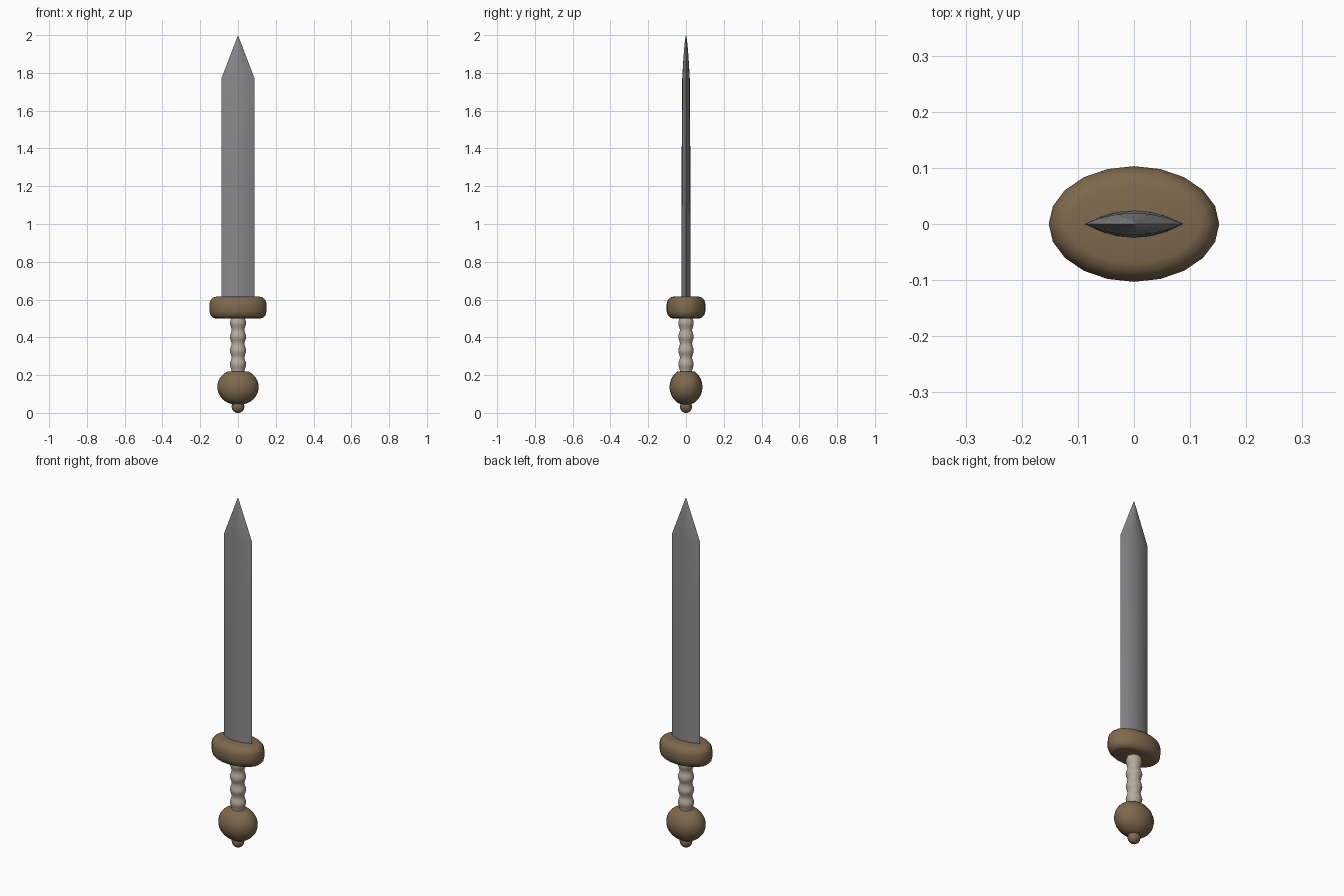
import bpy, bmesh, math

if "Cube" in bpy.data.objects:
    bpy.data.objects.remove(bpy.data.objects["Cube"])


def material(name, rgb):
    m = bpy.data.materials.new(name)
    m.diffuse_color = (*rgb, 1)
    m.use_nodes = True
    m.node_tree.nodes["Principled BSDF"].inputs["Base Color"].default_value = m.diffuse_color
    return m


STEEL = material("steel", (0.25, 0.25, 0.26))
WOOD = material("brown wood", (0.21, 0.14, 0.075))
BONE = material("pale bone", (0.46, 0.41, 0.32))


def loft(name, rings, mat, angle):
    """Skin a stack of equal rings; a ring of one point closes as a tip."""
    bm = bmesh.new()
    rows = [[bm.verts.new(p) for p in ring] for ring in rings]
    for a, b in zip(rows, rows[1:]):
        n = max(len(a), len(b))
        for i in range(n):
            j = (i + 1) % n
            if len(b) == 1:
                bm.faces.new((a[i], a[j], b[0]))
            else:
                bm.faces.new((a[i], a[j], b[j], b[i]))
    for row in (rows[0], rows[-1]):
        if len(row) > 1:
            bm.faces.new(row)
    bmesh.ops.recalc_face_normals(bm, faces=bm.faces)
    me = bpy.data.meshes.new(name)
    bm.to_mesh(me)
    bm.free()
    me.materials.append(mat)
    ob = bpy.data.objects.new(name, me)
    bpy.context.collection.objects.link(ob)
    bpy.ops.object.select_all(action='DESELECT')
    ob.select_set(True)
    bpy.context.view_layer.objects.active = ob
    bpy.ops.object.shade_smooth_by_angle(angle=math.radians(angle))
    return ob


def ellipse(rx, ry, z, n=20):
    return [(rx * math.cos(2 * math.pi * i / n), ry * math.sin(2 * math.pi * i / n), z)
            for i in range(n)]


def lens(w, t, z):
    """Blade section: sharp at both edges, bulging in the middle."""
    xs = [1, 0.68, 0.34, 0, -0.34, -0.68]
    half = [(w * x, t * (1 - x * x), z) for x in xs]
    return half + [(-x, -y, z) for x, y, z in half]


# Blade: straight, then a tapering point
blade = [lens(0.088, 0.025, 0.56), lens(0.088, 0.024, 1.2), lens(0.088, 0.02, 1.77)]
for k in (0.25, 0.5, 0.75, 0.92):
    blade.append(lens(0.088 * (1 - k), 0.02 * (1 - k) ** 0.6, 1.77 + 0.23 * k))
blade.append([(0, 0, 2.0)])
loft("blade", blade, STEEL, 30)

# Guard: oval disc with rounded rim
guard = [(0.035, 0.5), (0.021, 0.503), (0.006, 0.518), (0, 0.54),
         (0, 0.575), (0.006, 0.597), (0.02, 0.611), (0.035, 0.615)]
loft("guard", [ellipse(0.152 - d, 0.103 - d, z) for d, z in guard], WOOD, 50)

# Grip: column with finger swells
grip = []
for i in range(33):
    z = 0.20 + 0.31 * i / 32
    r = 0.0385 + 0.0045 * math.cos(2 * math.pi * (z - 0.257) / 0.073)
    grip.append(ellipse(r, r * 0.95, z))
loft("grip", grip, BONE, 60)

# Pommel: slightly flattened ball, cut flat on top
pommel = []
for i in range(13):
    a = math.radians(-75 + 135 * i / 12)
    pommel.append(ellipse(0.11 * math.cos(a), 0.087 * math.cos(a), 0.137 + 0.096 * math.sin(a)))
loft("pommel", pommel, WOOD, 60)

# Button under the pommel
button = []
for i in range(9):
    a = math.radians(-80 + 160 * i / 8)
    button.append(ellipse(0.034 * math.cos(a), 0.032 * math.cos(a), 0.033 + 0.0335 * math.sin(a), 16))
loft("pommel_button", button, WOOD, 60)
